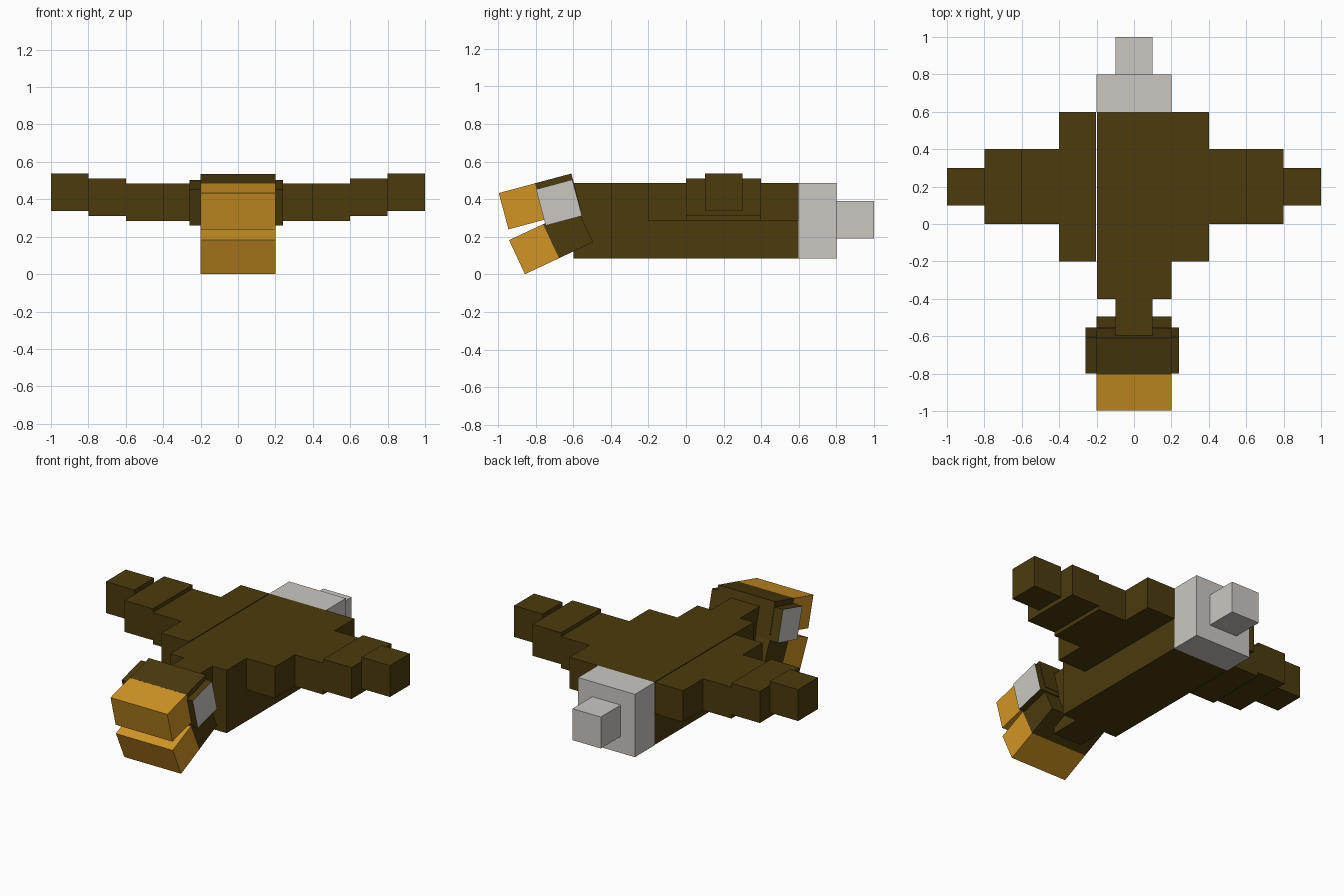
import bpy, math
from mathutils import Matrix, Vector

if "Cube" in bpy.data.objects:
    bpy.data.objects.remove(bpy.data.objects["Cube"])


def material(name, rgb):
    m = bpy.data.materials.new(name)
    m.diffuse_color = (*rgb, 1)
    m.use_nodes = True
    m.node_tree.nodes["Principled BSDF"].inputs["Base Color"].default_value = m.diffuse_color
    return m


BROWN = material("dark brown", (0.070, 0.043, 0.004))
ORANGE = material("orange", (0.64, 0.30, 0.018))
GREY = material("light grey", (0.60, 0.57, 0.54))


def block(name, x, y, z, mat, pitch=0):
    """Box between the given (min, max) pairs, pitched about its own centre."""
    lo, hi = Vector((x[0], y[0], z[0])), Vector((x[1], y[1], z[1]))
    bpy.ops.mesh.primitive_cube_add(size=1)
    ob = bpy.context.object
    ob.name = name
    ob.data.transform(Matrix.Diagonal((*(hi - lo), 1)))
    ob.location = (lo + hi) / 2
    ob.rotation_euler.x = math.radians(pitch)
    ob.data.materials.append(mat)
    return ob


def head_block(name, x, y, z, mat, pitch):
    """Pitched block with a 0.2 square side, placed by its centre."""
    return block(name, x, (y - 0.1, y + 0.1), (z - 0.1, z + 0.1), mat, pitch)


# Body, neck and tail
block("body", (-0.197, 0.2), (-0.4, 0.6), (0.085, 0.485), BROWN)
block("neck", (-0.1, 0.1), (-0.6, -0.4), (0.085, 0.485), BROWN)
block("tail", (-0.2, 0.2), (0.6, 0.8), (0.085, 0.485), GREY)
block("tail_tip", (-0.1, 0.1), (0.8, 1.0), (0.19, 0.39), GREY)

# Wings, stepping upwards towards the tips
WING = [("shoulder", 0.202, 0.4, -0.2, 0.6, 0.285),
        ("inner", 0.4, 0.6, 0.0, 0.4, 0.285),
        ("outer", 0.6, 0.8, 0.0, 0.4, 0.31),
        ("tip", 0.8, 1.0, 0.1, 0.3, 0.338)]
for side, s in (("left", -1), ("right", 1)):
    for part, x0, x1, y0, y1, z0 in WING:
        if s > 0 and part == "shoulder":
            x0 = 0.2
        block(f"{side}_wing_{part}", sorted((s * x0, s * x1)), (y0, y1),
              (z0, z0 + 0.2), BROWN)

# Upper and lower head with the open beak
W = (-0.2, 0.2)
head_block("upper_head", W, -0.681, 0.414, BROWN, 15)
head_block("upper_beak", W, -0.874, 0.362, ORANGE, 15)
head_block("lower_head", W, -0.628, 0.219, BROWN, 25)
head_block("lower_beak", W, -0.809, 0.134, ORANGE, 25)

# Eye band through the head, grey on its outer sides
eyes = head_block("eye_band", (-0.26, 0.24), -0.676, 0.382, BROWN, 15)
eyes.data.materials.append(GREY)
for p in eyes.data.polygons:
    p.material_index = int(abs(p.normal.x) > 0.9)
